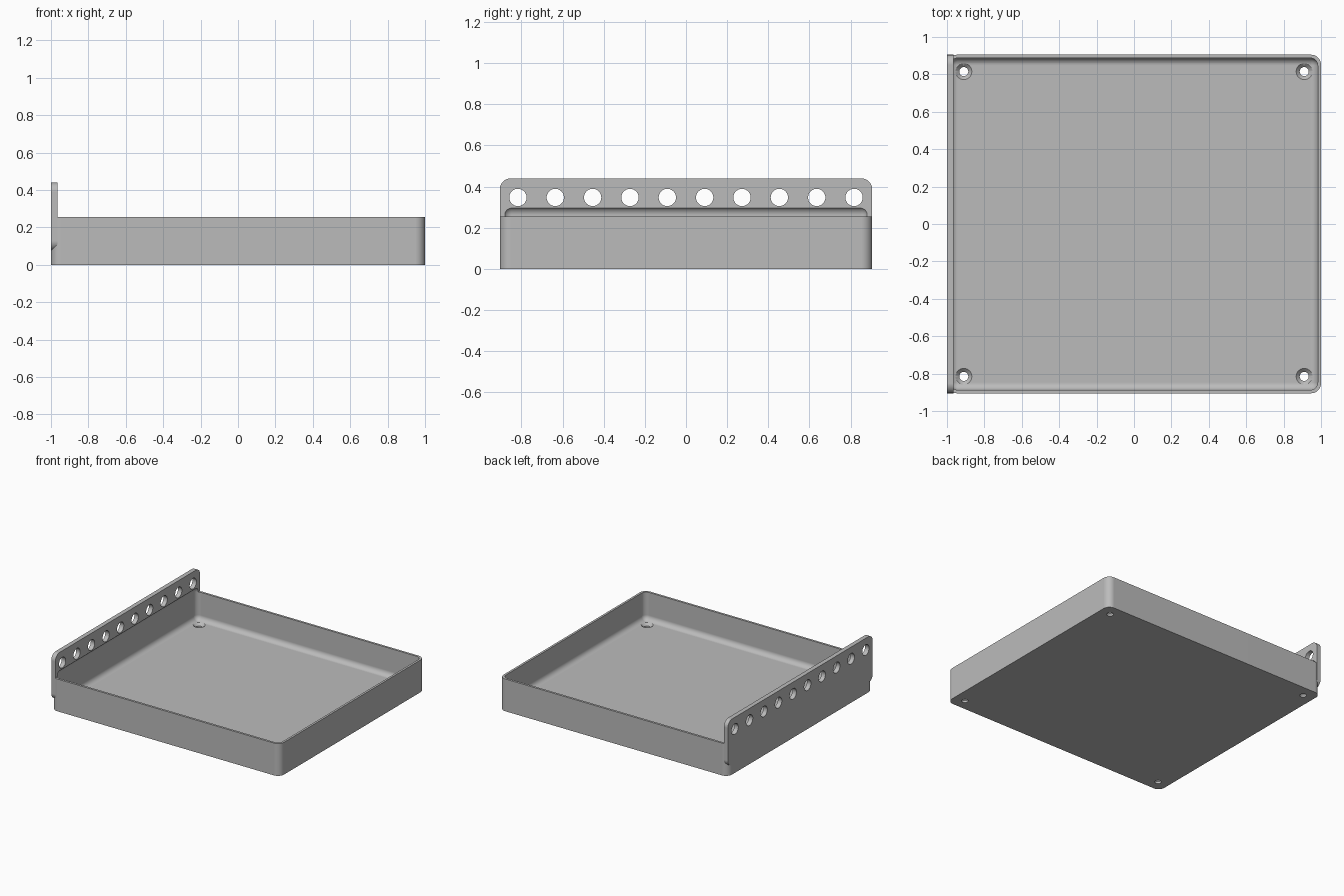
import bpy, bmesh, math
from mathutils import Matrix, Vector

if "Cube" in bpy.data.objects:
    bpy.data.objects.remove(bpy.data.objects["Cube"])

HALF_X, HALF_Y, RIM = 1.0, 0.905, 0.255
WALL, FLOOR, PLATE = 0.0175, 0.035, 0.035
CORNER = 0.053


def make_object(name, bm):
    bmesh.ops.recalc_face_normals(bm, faces=bm.faces)
    mesh = bpy.data.meshes.new(name)
    bm.to_mesh(mesh)
    bm.free()
    obj = bpy.data.objects.new(name, mesh)
    bpy.context.collection.objects.link(obj)
    return obj


def rounded_box(name, low, high, radius, axis=None, segments=10):
    """Box with all edges rounded, or only those parallel to one axis."""
    low, high = Vector(low), Vector(high)
    bm = bmesh.new()
    bmesh.ops.create_cube(bm, size=1)
    for v in bm.verts:
        v.co = (low + high) / 2 + v.co * (high - low)
    edges = [e for e in bm.edges if axis is None
             or abs((e.verts[0].co - e.verts[1].co)[axis]) > 1e-4]
    bmesh.ops.bevel(bm, geom=edges, offset=radius, segments=segments,
                    profile=0.5, affect='EDGES')
    return make_object(name, bm)


def cones(name, centres, r_low, r_high, depth, turn=Matrix()):
    """A set of equal cylinders or cones."""
    bm = bmesh.new()
    for c in centres:
        bmesh.ops.create_cone(bm, cap_ends=True, segments=40, radius1=r_low,
                              radius2=r_high, depth=depth,
                              matrix=Matrix.Translation(c) @ turn)
    return make_object(name, bm)


def combine(target, tool, operation):
    mod = target.modifiers.new(tool.name, 'BOOLEAN')
    mod.operation, mod.solver, mod.object = operation, 'EXACT', tool
    bpy.context.view_layer.update()
    graph = bpy.context.evaluated_depsgraph_get()
    mesh = bpy.data.meshes.new_from_object(target.evaluated_get(graph))
    target.modifiers.clear()
    target.data = mesh
    bpy.data.objects.remove(tool)


# Tray block with rounded upright corners
tray = rounded_box("tray", (-HALF_X, -HALF_Y, 0), (HALF_X, HALF_Y, RIM), CORNER, 2)

# Upright mounting plate on one side
plate = rounded_box("mounting_plate", (-HALF_X, -HALF_Y, 0.075),
                    (-HALF_X + PLATE, HALF_Y, 0.44), CORNER, 0)
combine(tray, plate, 'UNION')

# Filleted cavity, reaching slightly into the plate
cavity = rounded_box("cavity", (-HALF_X + WALL, -HALF_Y + WALL, FLOOR),
                     (HALF_X - WALL, HALF_Y - WALL, 0.302), 0.04)
combine(tray, cavity, 'DIFFERENCE')

# Row of holes through the plate
row = [(-HALF_X + PLATE / 2, (i - 4.5) * 0.1815, 0.347) for i in range(10)]
combine(tray, cones("plate_holes", row, 0.042, 0.042, 0.2,
                    Matrix.Rotation(math.pi / 2, 4, 'Y')), 'DIFFERENCE')

# Countersunk screw holes in the floor corners
spots = [(x, y) for x in (-0.91, 0.91) for y in (-0.815, 0.815)]
combine(tray, cones("screw_holes", [(x, y, 0) for x, y in spots],
                    0.024, 0.024, 0.2), 'DIFFERENCE')
combine(tray, cones("countersinks", [(x, y, FLOOR - 0.005) for x, y in spots],
                    0.023, 0.053, 0.03), 'DIFFERENCE')

# Plain grey material
grey = bpy.data.materials.new("plain_grey")
grey.use_nodes = True
colour = (0.5, 0.5, 0.5, 1)
grey.diffuse_color = colour
grey.node_tree.nodes["Principled BSDF"].inputs["Base Color"].default_value = colour
tray.data.materials.clear()
tray.data.materials.append(grey)
for p in tray.data.polygons:
    p.material_index = 0

# Smooth fillets, flat large faces
bpy.ops.object.select_all(action='DESELECT')
tray.select_set(True)
bpy.context.view_layer.objects.active = tray
bpy.ops.object.shade_smooth_by_angle(angle=math.radians(30))
weighted = tray.modifiers.new("weighted_normals", 'WEIGHTED_NORMAL')
weighted.keep_sharp = True
